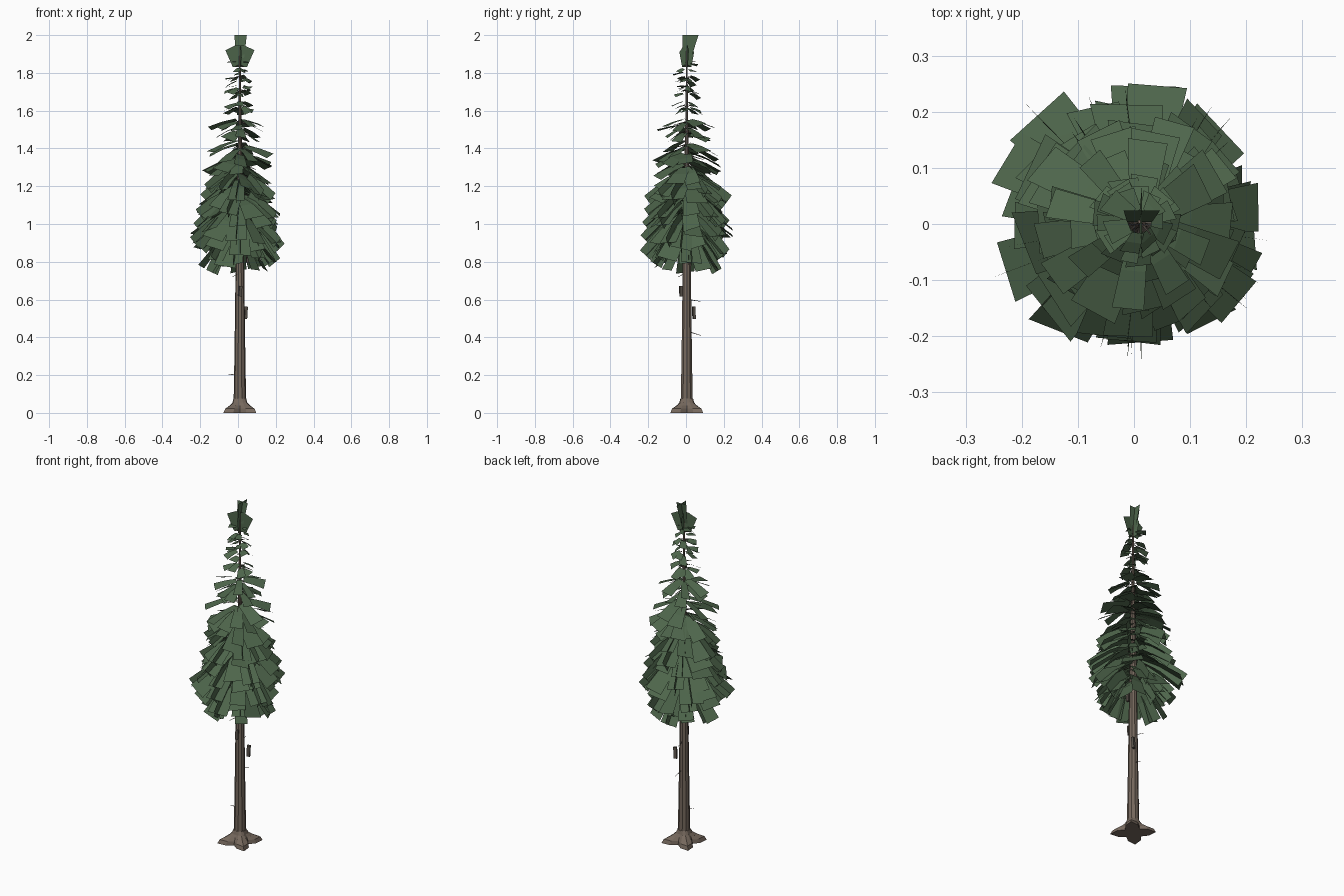
import bpy, bmesh, math, random
from mathutils import Vector

if "Cube" in bpy.data.objects:
    bpy.data.objects.remove(bpy.data.objects["Cube"])

random.seed(5)
CX, CY = 0.010, 0.004


def material(name, rgb):
    m = bpy.data.materials.new(name)
    m.diffuse_color = (*rgb, 1)
    m.use_nodes = True
    m.node_tree.nodes["Principled BSDF"].inputs["Base Color"].default_value = m.diffuse_color
    return m


bark = material("bark", (0.18, 0.14, 0.11))
dead = material("dead_wood", (0.10, 0.085, 0.07))
green = material("needles", (0.075, 0.13, 0.07))


def finish(bm, name, mat, smooth=False):
    me = bpy.data.meshes.new(name)
    bm.to_mesh(me)
    bm.free()
    me.materials.append(mat)
    for p in me.polygons:
        p.use_smooth = smooth
    ob = bpy.data.objects.new(name, me)
    bpy.context.collection.objects.link(ob)
    return ob


def loft(bm, rings):
    vr = [[bm.verts.new(p) for p in r] for r in rings]
    n = len(vr[0])
    for a, b in zip(vr, vr[1:]):
        for i in range(n):
            bm.faces.new((a[i], a[(i + 1) % n], b[(i + 1) % n], b[i]))
    bm.faces.new(vr[0][::-1])
    bm.faces.new(vr[-1])


def ring(z, r, n, lobe=0.0):
    pts = []
    for i in range(n):
        a = math.tau * i / n
        k = r * (1 - lobe * math.cos(4 * a))
        pts.append((CX + k * math.cos(a), CY + k * math.sin(a), z))
    return pts


# root flare with four roots spreading on the diagonals
bm = bmesh.new()
loft(bm, [ring(0, 0.089, 16, 0.38), ring(0.022, 0.081, 16, 0.36),
          ring(0.04, 0.057, 16, 0.22), ring(0.055, 0.042, 16, 0.1), ring(0.075, 0.034, 16)])
finish(bm, "root_flare", bark)

# tapering trunk
bm = bmesh.new()
loft(bm, [ring(z, r, 10) for z, r in
          [(0.07, 0.033), (0.3, 0.029), (0.6, 0.025), (0.85, 0.022),
           (1.2, 0.016), (1.55, 0.008), (1.93, 0.003)]])
trunk = finish(bm, "trunk", bark, True)
bpy.context.view_layer.objects.active = trunk
trunk.select_set(True)
bpy.ops.object.shade_smooth_by_angle()


def card(bm, ang, z0, z1, r0, r1, w0, w1, roll, upright=False):
    """Drooping foliage card, bent once along its length."""
    out = Vector((math.cos(ang), math.sin(ang), 0))
    side = Vector((-out.y, out.x, 0))
    axis = out * (r1 - r0) + Vector((0, 0, z1 - z0))
    normal = axis.cross(side).normalized()
    across = side * math.cos(roll) + normal * math.sin(roll)
    if upright:
        across = normal
    rows = []
    for t, d in [(0, 0), (0.5, 0.4), (1, 1)]:
        c = Vector((CX * (1 - t), CY, 0)) + out * (r0 + (r1 - r0) * t)
        c.z = z0 + (z1 - z0) * d
        w = (w0 + (w1 - w0) * t) / 2
        rows.append((bm.verts.new(c - across * w), bm.verts.new(c + across * w)))
    for (a, b), (c, d) in zip(rows, rows[1:]):
        bm.faces.new((a, c, d, b))


# crown tiers: attach height, reach, tip height, card count, outer width
tiers = [(0.93, 0.165, 0.77, 8, 0.09), (0.97, 0.20, 0.79, 9, 0.10),
         (1.02, 0.225, 0.85, 10, 0.105), (1.07, 0.245, 0.92, 10, 0.11),
         (1.12, 0.235, 0.98, 10, 0.11), (1.17, 0.225, 1.05, 10, 0.11),
         (1.22, 0.20, 1.12, 9, 0.11), (1.265, 0.175, 1.18, 9, 0.10),
         (1.32, 0.18, 1.24, 9, 0.09), (1.365, 0.19, 1.305, 9, 0.085),
         (1.42, 0.185, 1.365, 8, 0.08), (1.49, 0.12, 1.45, 7, 0.07),
         (1.54, 0.155, 1.50, 8, 0.065), (1.63, 0.08, 1.605, 9, 0.05),
         (1.71, 0.075, 1.69, 9, 0.045), (1.78, 0.07, 1.76, 9, 0.04),
         (1.84, 0.06, 1.825, 7, 0.04)]
bm = bmesh.new()
for k, (z0, r, z1, n, w) in enumerate(tiers):
    low = z0 < 1.3
    for i in range(n):
        a = math.tau * (i + random.uniform(-0.3, 0.3)) / n + k * 2.4
        j = random.uniform(-0.024, 0.024)
        reach = r * random.uniform(0.82, 1.05)
        ww = w * random.uniform(0.75, 1.2)
        roll = random.uniform(-0.4, 0.4)
        dip = j + random.uniform(-0.015, 0.015)
        card(bm, a, z0 + j, z1 + dip, 0.02, reach, ww * 0.6, ww, roll)
        # crossing upright card on part of the lower branches
        if low and i % 2 == 0:
            card(bm, a, z0 + j, z1 + dip, 0.06, reach * 1.02, ww * 0.45, ww * 0.65, 0, True)
finish(bm, "foliage_tiers", green)

# upright crossed cards forming the leader tip
bm = bmesh.new()


def tip_card(ang, z0, z1, w0, w1, lean):
    s = Vector((math.cos(ang), math.sin(ang), 0))
    lo, hi = Vector((CX, CY, z0)), Vector((CX + lean[0], CY + lean[1], z1))
    bm.faces.new([bm.verts.new(p) for p in
                  (lo - s * w0 / 2, lo + s * w0 / 2, hi + s * w1 / 2, hi - s * w1 / 2)])


def spike(ang, z0, zm, z1, w0, wm, w1):
    """Card that widens and then narrows again."""
    s = Vector((math.cos(ang), math.sin(ang), 0))
    bm.faces.new([bm.verts.new(Vector((CX, CY, z)) + s * w / 2) for z, w in
                  ((z0, -w0), (z0, w0), (zm, wm), (z1, w1), (z1, -w1), (zm, -wm))])


tip_card(0, 1.88, 2.0, 0.045, 0.065, (0.004, 0.02))
tip_card(math.pi / 2, 1.87, 2.0, 0.04, 0.085, (0.004, 0.02))
spike(0.15, 1.83, 1.92, 1.945, 0.075, 0.155, 0.05)
spike(1.8, 1.83, 1.91, 1.94, 0.05, 0.08, 0.04)
finish(bm, "leader_tip", green)

# bare twigs on the lower trunk and thin limbs inside the crown
bm = bmesh.new()


def twig(ang, z0, r1, z1, t):
    o = Vector((math.cos(ang), math.sin(ang), 0))
    s = Vector((-o.y, o.x, 0))
    rows = []
    for r, z, k in ((0.01, z0, t), (r1, z1, t * 0.4)):
        c = Vector((CX, CY, z)) + o * r
        rows.append([c + s * k, c - s * k * 0.5 + Vector((0, 0, k)), c - s * k * 0.5 - Vector((0, 0, k))])
    loft(bm, rows)


for a, z, r, dz in [(3.3, 0.2, 0.06, 0.005), (1.5, 0.43, 0.075, -0.02), (1.75, 0.6, 0.075, -0.01),
                    (4.0, 0.74, 0.06, -0.02)]:
    twig(a, z, r, z + dz, 0.0025)
for k, (z0, r, z1, n, w) in enumerate(tiers):
    for i in range(4):
        twig(math.tau * i / 4 + k * 2.4, z0, r * 0.5, z0 + (z1 - z0) * 0.4, 0.003)
finish(bm, "twigs", dead)

# loose hanging bark flakes
for i, (x, y, z, w, h) in enumerate([(0.040, 0.042, 0.53, 0.018, 0.065),
                                     (0.012, -0.027, 0.645, 0.016, 0.055),
                                     (0.052, 0.01, 0.82, 0.016, 0.05)]):
    bpy.ops.mesh.primitive_cube_add(size=1, location=(x, y, z), rotation=(0.04, 0.05, 0.3))
    ob = bpy.context.object
    ob.name = f"bark_flake_{i + 1}"
    ob.scale = (w, 0.014, h)
    ob.data.materials.append(dead)
